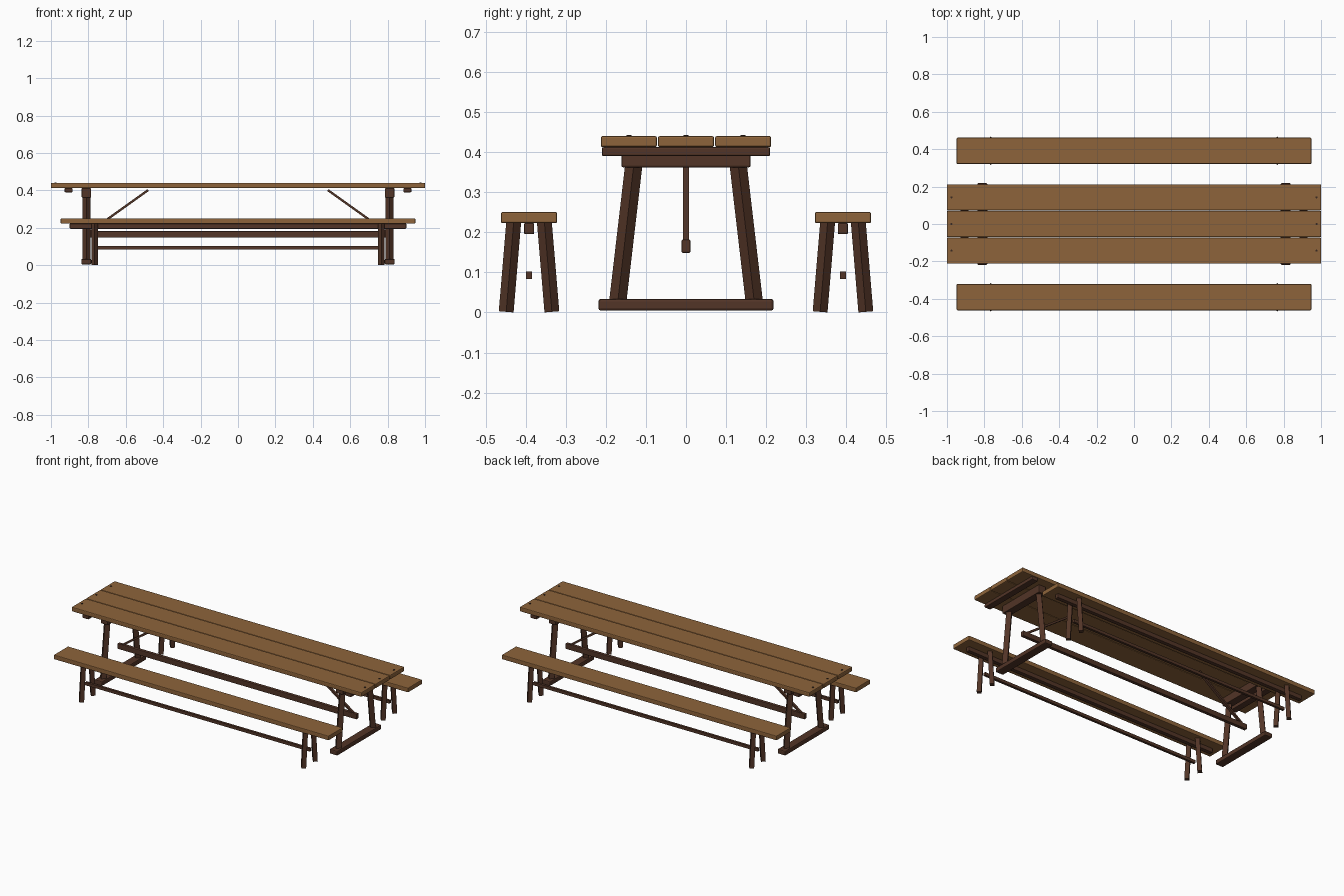
import bpy
import math
from mathutils import Vector

cube = bpy.data.objects.get("Cube")
if cube:
    bpy.data.objects.remove(cube, do_unlink=True)


def material(name, rgb):
    mat = bpy.data.materials.new(name)
    mat.use_nodes = True
    mat.diffuse_color = (*rgb, 1)
    mat.node_tree.nodes["Principled BSDF"].inputs["Base Color"].default_value = (*rgb, 1)
    return mat


plank_wood = material("plank_wood", (0.27, 0.127, 0.043))
frame_wood = material("frame_wood", (0.085, 0.035, 0.02))
bolt_metal = material("bolt_metal", (0.04, 0.022, 0.015))


def finish(obj, name, mat, bevel=0):
    obj.name = name
    obj.data.materials.append(mat)
    if bevel:
        mod = obj.modifiers.new("rounded_edges", "BEVEL")
        mod.width = bevel
        mod.segments = 2
    return obj


def box(name, centre, size, mat, bevel=0.004):
    bpy.ops.mesh.primitive_cube_add(size=1, location=centre)
    obj = bpy.context.object
    obj.scale = size
    bpy.ops.object.transform_apply(location=False, rotation=False, scale=True)
    return finish(obj, name, mat, bevel)


def post(name, bottom, top, radius):
    """Square post set cornerwise, running between two points."""
    a, b = Vector(bottom), Vector(top)
    bpy.ops.mesh.primitive_cylinder_add(vertices=4, radius=radius, depth=(b - a).length,
                                        location=(a + b) / 2)
    obj = bpy.context.object
    d = b - a
    obj.rotation_euler.x = math.atan2(-d.y, d.z)
    return finish(obj, name, frame_wood)


# Table top: three planks with a bolt near each end
for i, y in enumerate((-0.1425, 0, 0.1425)):
    box(f"table_plank_{i + 1}", (0, y, 0.426), (2, 0.14, 0.028), plank_wood, 0.005)
    for x in (-0.976, 0.976):
        bpy.ops.mesh.primitive_cylinder_add(vertices=12, radius=0.006, depth=0.008,
                                            location=(x, y, 0.439))
        finish(bpy.context.object, "plank_bolt", bolt_metal)

# Trestles, mirrored at both ends
for side, s in (("left", 1), ("right", -1)):
    x = s * 0.811
    box(f"{side}_top_cleat", (s * 0.906, 0, 0.401), (0.042, 0.42, 0.022), frame_wood)
    box(f"{side}_trestle_beam", (x, 0, 0.387), (0.05, 0.322, 0.05), frame_wood)
    box(f"{side}_trestle_foot", (x, 0, 0.019), (0.054, 0.437, 0.029), frame_wood, 0.006)
    for t in (-1, 1):
        post(f"{side}_table_leg", (x, t * 0.171, 0.02), (x, t * 0.13, 0.37), 0.0215)
    # Diagonal brace from the stretcher up to the table top
    a, b = Vector((s * 0.805, 0, 0.17)), Vector((s * 0.48, 0, 0.402))
    d = b - a
    brace = box(f"{side}_brace", (a + b) / 2, (d.length, 0.016, 0.012), frame_wood, 0)
    brace.rotation_euler.y = -math.atan2(d.z, d.x)

box("table_stretcher", (0, 0, 0.165), (1.65, 0.022, 0.034), frame_wood)

# Two benches, front and back
for label, t in (("front", -1), ("back", 1)):
    y = t * 0.3915
    box(f"{label}_bench_seat", (0, y, 0.2365), (1.896, 0.14, 0.028), plank_wood)
    box(f"{label}_bench_runner", (0, y, 0.209), (1.8, 0.026, 0.028), frame_wood)
    box(f"{label}_bench_stretcher", (0, y, 0.093), (1.55, 0.015, 0.019), frame_wood, 0)
    for x in (-0.766, 0.766):
        for k in (-1, 1):
            post(f"{label}_bench_leg", (x, y + k * 0.057, 0.0015),
                 (x, y + k * 0.038, 0.228), 0.0185)
